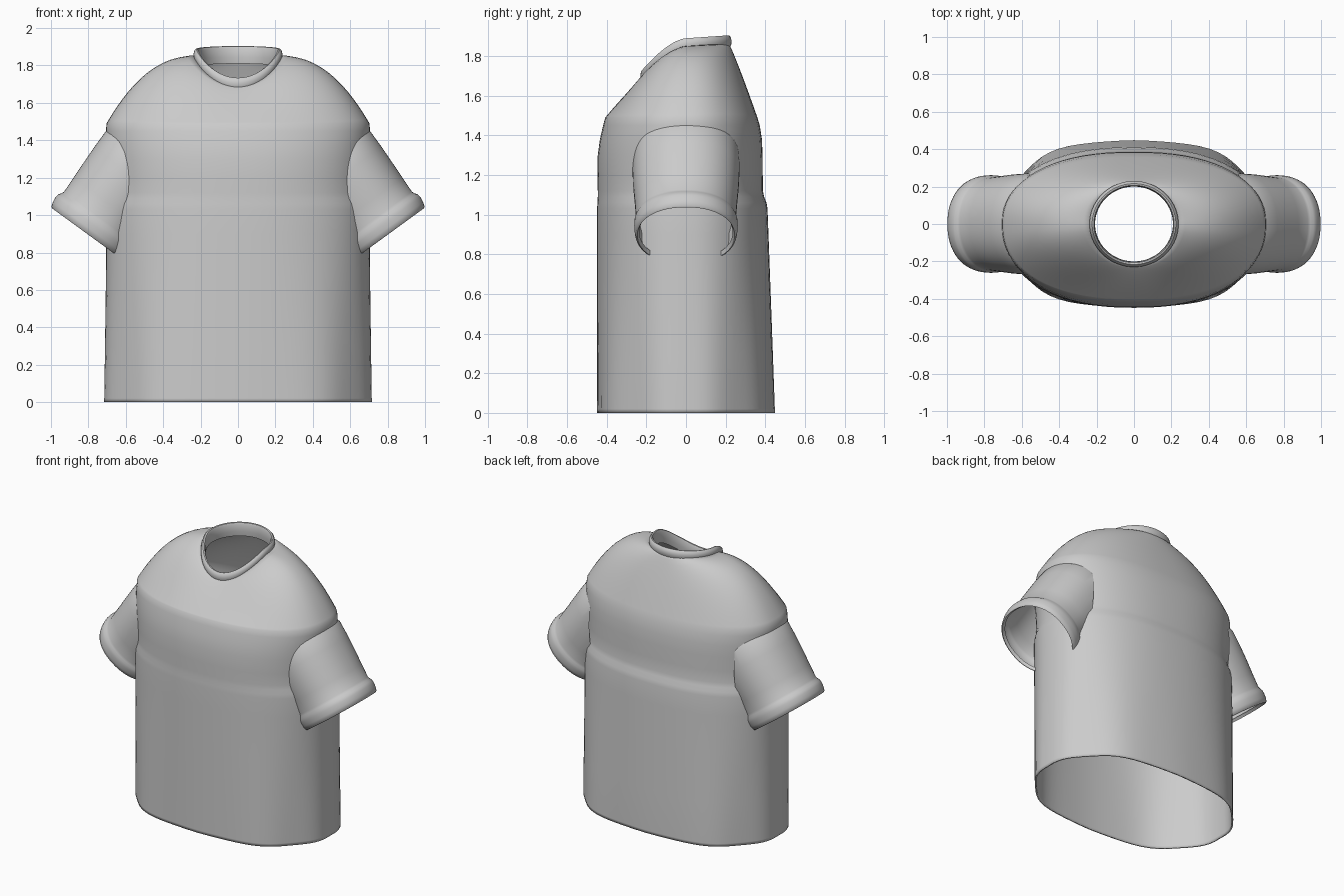
import bpy, bmesh, math
from mathutils import Vector

cube = bpy.data.objects.get("Cube")
if cube:
    bpy.data.objects.remove(cube)

SEG = 72
fabric = bpy.data.materials.new("grey fabric")
fabric.use_nodes = True
GREY = (0.6, 0.6, 0.6, 1)
fabric.diffuse_color = GREY
fabric.node_tree.nodes["Principled BSDF"].inputs["Base Color"].default_value = GREY


def oval(angle, rx, ry, n):
    """Point on a rounded-square oval."""
    c, s = math.cos(angle), math.sin(angle)
    return (rx * math.copysign(abs(c) ** (2 / n), c),
            ry * math.copysign(abs(s) ** (2 / n), s))


def loft(name, rings, closed=True, thickness=0, trim=None):
    """Skin a list of equal-length rings into a smooth object."""
    bm = bmesh.new()
    rows = [[bm.verts.new(p) for p in ring] for ring in rings]
    count = len(rows[0])
    for a, b in zip(rows, rows[1:]):
        for i in range(count if closed else count - 1):
            j = (i + 1) % count
            bm.faces.new((a[i], a[j], b[j], b[i]))
    if trim:
        bmesh.ops.bisect_plane(bm, geom=bm.verts[:] + bm.edges[:] + bm.faces[:],
                               plane_co=(trim, 0, 0),
                               plane_no=(math.copysign(1, trim), 0, 0), clear_inner=True)
    mesh = bpy.data.meshes.new(name)
    bm.to_mesh(mesh)
    bm.free()
    mesh.materials.append(fabric)
    obj = bpy.data.objects.new(name, mesh)
    bpy.context.collection.objects.link(obj)
    if thickness:
        mod = obj.modifiers.new("cloth thickness", "SOLIDIFY")
        mod.thickness = thickness
        mod.offset = -1
    bpy.ops.object.select_all(action="DESELECT")
    obj.select_set(True)
    bpy.context.view_layer.objects.active = obj
    bpy.ops.object.shade_smooth_by_angle(angle=math.radians(50))
    return obj


angles = [2 * math.pi * i / SEG for i in range(SEG)]


def neck_z(a):
    """Height of the neckline, dipping at the front."""
    s = math.sin(a)
    return 1.85 + 0.015 * s if s > 0 else 1.85 - 0.155 * (-s) ** 1.6


def torso_ring(z, rx, front, back):
    fold = 0.012 * max(0, 1 - z / 0.9)
    ring = []
    for a in angles:
        x, y = oval(a, rx, front if math.sin(a) < 0 else back, 2.3)
        k = 1 + fold * math.cos(6 * a) * 2 * abs(math.sin(2 * a))
        ring.append(Vector((x * k, y * k, z)))
    return ring


# Torso: hem, waist ledge, chest
torso = [torso_ring(*row) for row in (
    (0, 0.715, 0.448, 0.448), (0.02, 0.715, 0.448, 0.448),
    (0.3, 0.711, 0.448, 0.438), (0.6, 0.707, 0.448, 0.427),
    (0.9, 0.704, 0.448, 0.416), (1.03, 0.703, 0.448, 0.411),
    (1.06, 0.7, 0.447, 0.406), (1.09, 0.69, 0.445, 0.394),
    (1.12, 0.685, 0.445, 0.388), (1.2, 0.687, 0.446, 0.387),
    (1.3, 0.695, 0.445, 0.386), (1.38, 0.702, 0.434, 0.383),
    (1.45, 0.706, 0.418, 0.372), (1.49, 0.703, 0.407, 0.36))]

# Shoulders sweep from the chest oval to the neckline
chest = torso[-1]
STEPS = 14
for i in range(1, STEPS + 1):
    s = (i / STEPS) ** 1.4
    ring = []
    for a, p in zip(angles, chest):
        neck = Vector((0.225 * math.cos(a), 0.215 * math.sin(a), neck_z(a)))
        q = p.lerp(neck, s)
        bulge = 1.1 + 1.2 * math.cos(a) ** 2
        q.z = p.z + (neck.z - p.z) * (1 - (1 - s) ** bulge)
        ring.append(q)
    torso.append(ring)
loft("shirt_body", torso, thickness=0.01)

# Collar band following the neckline
collar_profile = ((0.213, -0.055), (0.226, -0.03), (0.236, -0.008), (0.238, 0.012),
                  (0.233, 0.03), (0.224, 0.039), (0.215, 0.037), (0.21, 0.025),
                  (0.208, -0.02), (0.213, -0.055))
loft("collar", [[(r * math.cos(a), (r - 0.008) * math.sin(a), neck_z(a) + dz)
                 for a in angles] for r, dz in collar_profile])

# Sleeves: open-bottomed tubes running down and outward, with a rolled cuff
AXIS = Vector((-0.59, 0, 0.81))
ACROSS = Vector((0.81, 0, 0.59))
CUFF = Vector((0.80, 0, 0.895))
sleeve_profile = (  # distance up the sleeve, half height, half width
    (0.02, 0.23, 0.235), (0, 0.24, 0.245), (0.005, 0.248, 0.253), (0.03, 0.256, 0.259),
    (0.06, 0.26, 0.261), (0.08, 0.257, 0.26), (0.095, 0.246, 0.255), (0.11, 0.24, 0.252),
    (0.2, 0.243, 0.258), (0.3, 0.247, 0.266), (0.4, 0.25, 0.27), (0.5, 0.25, 0.27),
    (0.56, 0.225, 0.25))
HALF_ARC = math.radians(135)
for side, label in ((1, "left"), (-1, "right")):
    rings = []
    for d, h, w in sleeve_profile:
        ring = []
        for i in range(49):
            u, y = oval(HALF_ARC * (i / 24 - 1), h, w, 2.15)
            p = CUFF + AXIS * d + ACROSS * u
            ring.append((side * p.x, side * y, p.z))
        rings.append(ring[::-1])
    loft(label + "_sleeve", rings, closed=False, trim=side * 0.56)
